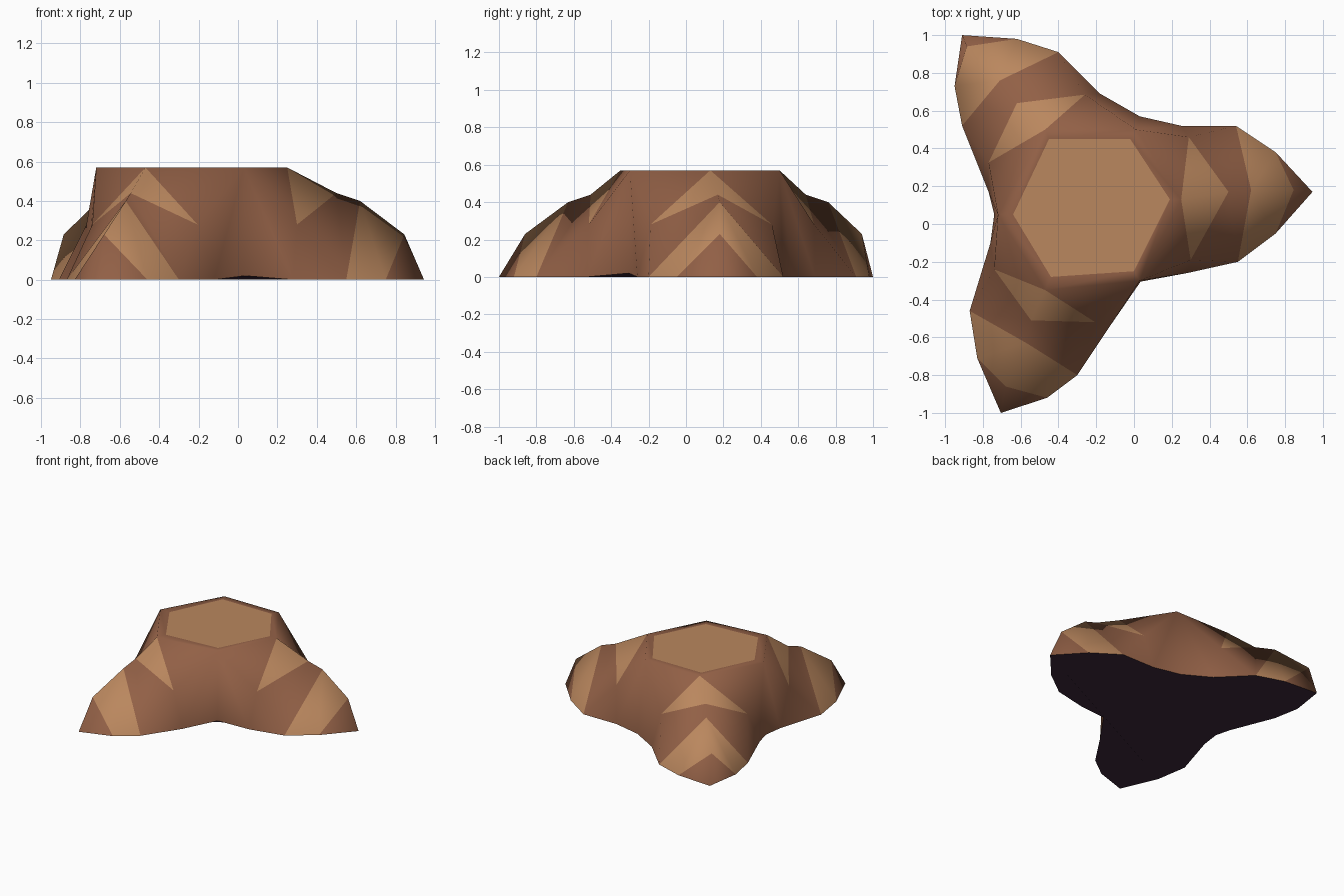
import bpy, bmesh

if "Cube" in bpy.data.objects:
    bpy.data.objects.remove(bpy.data.objects["Cube"])


def srgb(r, g, b):
    return tuple(((c / 255 + 0.055) / 1.055) ** 2.4 for c in (r, g, b)) + (1.0,)


def material(name, rgb):
    m = bpy.data.materials.new(name)
    m.diffuse_color = srgb(*rgb)
    m.use_nodes = True
    m.node_tree.nodes["Principled BSDF"].inputs["Base Color"].default_value = m.diffuse_color
    return m


BARK, LIGHT, UNDER = 0, 1, 2
TOP = 0.57
RIDGE_Z = (TOP, 0.44, 0.40, 0.23, 0.0)
SIDE_Z = (0.28, 0.0, 0.0, 0.0)

# Each root: crest from rim to tip, then its clockwise and counter-clockwise
# flanks (chevron corner, inner foot, middle foot, outer foot)
ROOTS = [
    ([(.25, .13), (.50, .17), (.62, .18), (.845, .18), (.945, .17)],
     [(.30, -.19), (.28, -.26), (.55, -.20), (.75, -.05)],
     [(.29, .46), (.25, .52), (.54, .52), (.75, .38)]),
    ([(-.47, .50), (-.62, .64), (-.71, .76), (-.885, .94), (-.91, 1.0)],
     [(-.26, .685), (-.18, .69), (-.40, .91), (-.62, .98)],
     [(-.77, .325), (-.77, .17), (-.91, .52), (-.95, .73)]),
    ([(-.47, -.35), (-.545, -.51), (-.57, -.63), (-.68, -.86), (-.705, -1.0)],
     [(-.74, -.24), (-.76, -.10), (-.87, -.46), (-.83, -.71)],
     [(-.205, -.52), (-.12, -.53), (-.30, -.80), (-.46, -.92)]),
]
# Valleys between roots: rim point, foot point, foot height
VALLEYS = [((.01, .50), (.03, .57), 0), ((-.72, .05), (-.74, .05), 0),
           ((.03, -.30), (.035, -.305), .02)]
CUT = [(.19, .13), (-.02, .45), (-.45, .45), (-.64, .05), (-.44, -.28), (0, -.25)]

bm = bmesh.new()


def verts(points, heights):
    return [bm.verts.new((x, y, z)) for (x, y), z in zip(points, heights)]


def face(vs, mat, smooth=True):
    f = bm.faces.new(vs)
    f.material_index = mat
    f.smooth = smooth


def flank(crest, side, valley):
    """One side of a root, with its chevron and its wide light band."""
    r0, r1, r2, r3, tip = crest
    p, f1, f2, f3 = side
    rim, foot = valley
    face((rim, r0, p), BARK)
    face((r0, r1, p), LIGHT)
    face((r1, r2, f2), BARK)
    face((r1, f2, p), BARK)
    face((p, f2, f1), BARK)
    face((rim, p, f1), BARK)
    face((rim, f1, foot), BARK)
    face((r2, r3, f3, f2), LIGHT)
    face((r3, tip, f3), BARK)


# Roots
valleys = [verts((rim, foot), (TOP, z)) for rim, foot, z in VALLEYS]
rim_loop, base_loop = [], []
for i, (crest, cw, ccw) in enumerate(ROOTS):
    crest = verts(crest, RIDGE_Z)
    cw, ccw = verts(cw, SIDE_Z), verts(ccw, SIDE_Z)
    flank(crest, cw, valleys[i - 1])
    flank(crest, ccw, valleys[i])
    rim_loop += [crest[0], valleys[i][0]]
    base_loop += cw[1:] + [crest[4]] + ccw[:0:-1] + [valleys[i][1]]

# Bark rim around the sawn top
cut = verts(CUT, [TOP] * 6)
for i in range(6):
    j = (i + 1) % 6
    face((rim_loop[i], rim_loop[j], cut[j], cut[i]), BARK)
face(cut, LIGHT, False)

# Underside
face(base_loop, UNDER, False)
bmesh.ops.recalc_face_normals(bm, faces=bm.faces)

mesh = bpy.data.meshes.new("tree_stump")
bm.to_mesh(mesh)
bm.free()
for m in (material("bark_brown", (146, 96, 70)),
          material("light_wood", (186, 135, 94)),
          material("dark_underside", (62, 40, 60))):
    mesh.materials.append(m)
stump = bpy.data.objects.new("tree_stump", mesh)
bpy.context.collection.objects.link(stump)
